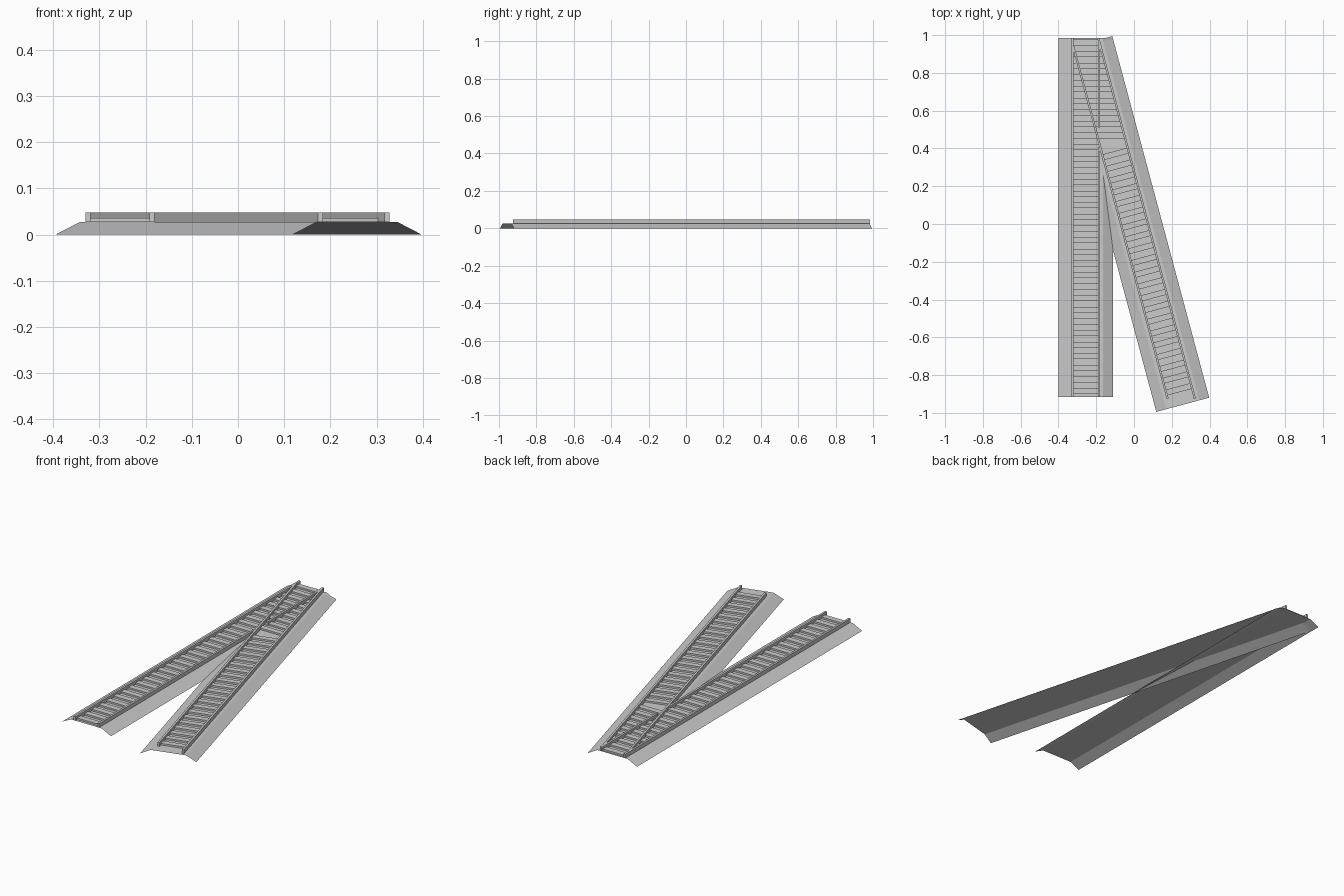
import bpy, bmesh, math
from mathutils import Vector

if "Cube" in bpy.data.objects:
    bpy.data.objects.remove(bpy.data.objects["Cube"])

TAN = math.tan(math.radians(15))
BED_Z, TIE_Z, RAIL_Z = 0.027, 0.036, 0.048
RAIL_W = 0.011
Y0, Y1 = -0.915, 0.985          # ends of the straight track
XL, XR = -0.325, -0.186         # straight rail centres


def finish(name, bm):
    bmesh.ops.recalc_face_normals(bm, faces=bm.faces)
    me = bpy.data.meshes.new(name)
    bm.to_mesh(me)
    bm.free()
    ob = bpy.data.objects.new(name, me)
    bpy.context.collection.objects.link(ob)
    return ob


def prism(bm, outline, z0, z1):
    """Extrude a flat outline from z0 to z1."""
    face = bm.faces.new([bm.verts.new((x, y, z0)) for x, y in outline])
    ext = bmesh.ops.extrude_face_region(bm, geom=[face])
    for v in ext["geom"]:
        if isinstance(v, bmesh.types.BMVert):
            v.co.z = z1


def bed(name, a, b):
    """Open trapezoid embankment shell from point a to point b."""
    bm = bmesh.new()
    a, b = Vector(a), Vector(b)
    d = (b - a).normalized()
    side = Vector((d.y, -d.x))
    rows = []
    for p in (a, b):
        rows.append([bm.verts.new((*(p + side * s), z)) for s, z in
                     ((-0.145, 0), (-0.091, BED_Z), (0.091, BED_Z), (0.145, 0))])
    for i in range(3):
        f = bm.faces.new((rows[0][i], rows[0][i + 1], rows[1][i + 1], rows[1][i]))
        f.normal_update()
    ob = finish(name, bm)
    if ob.data.polygons[1].normal.z < 0:
        ob.data.flip_normals()
    return ob


def rail(name, x0, y0, x1, y1):
    """Rail whose ends are cut square to the y axis."""
    bm = bmesh.new()
    h = RAIL_W / 2
    prism(bm, [(x0 - h, y0), (x0 + h, y0), (x1 + h, y1), (x1 - h, y1)], BED_Z, RAIL_Z)
    return finish(name, bm)


def diag_x(y, offset=0.0):
    """x of the branch centre line at height y, plus a sideways offset."""
    return 0.249 - (y + 0.92) * TAN + offset


# Embankments
bed("straight_bed", (-0.255, Y0), (-0.255, Y1))
bed("branch_bed", (0.258, -0.957), (-0.255, 0.957))

# Straight rails, with a gap where the branch rail crosses
rail("straight_rail_left", XL, Y0, XL, Y1)
rail("straight_rail_right", XR, Y0, XR, 0.405)
rail("switch_rail", XR, 0.51, XR, Y1)

# Branch rails
G = 0.072
rail("branch_rail_left", diag_x(-0.925, -G), -0.925, diag_x(0.94, -G), 0.94)
rail("branch_rail_right", diag_x(-0.925, G), -0.925, diag_x(0.98, G), 0.98)

# Straight sleepers, widened to the branch rail past the crossing
bm = bmesh.new()
STEP, HALF = 0.0615, 0.0155
for i in range(31):
    y = Y0 + 0.03 + i * STEP
    lo, hi = y - HALF, y + HALF
    r0, r1 = (diag_x(lo, G), diag_x(hi, G)) if y > 0.44 else (XR, XR)
    prism(bm, [(XL, lo), (r0, lo), (r1, hi), (XL, hi)], BED_Z, TIE_Z)
finish("straight_sleepers", bm)

# Branch sleepers, square to the branch
bm = bmesh.new()
d = Vector((-math.sin(math.radians(15)), math.cos(math.radians(15))))
side = Vector((d.y, -d.x))
start = Vector((diag_x(-0.875), -0.875))
for i in range(21):
    c = start + d * (i * 0.0645)
    w, h = side * 0.069, d * HALF
    prism(bm, [c - w - h, c + w - h, c + w + h, c - w + h], BED_Z, TIE_Z)
finish("branch_sleepers", bm)
